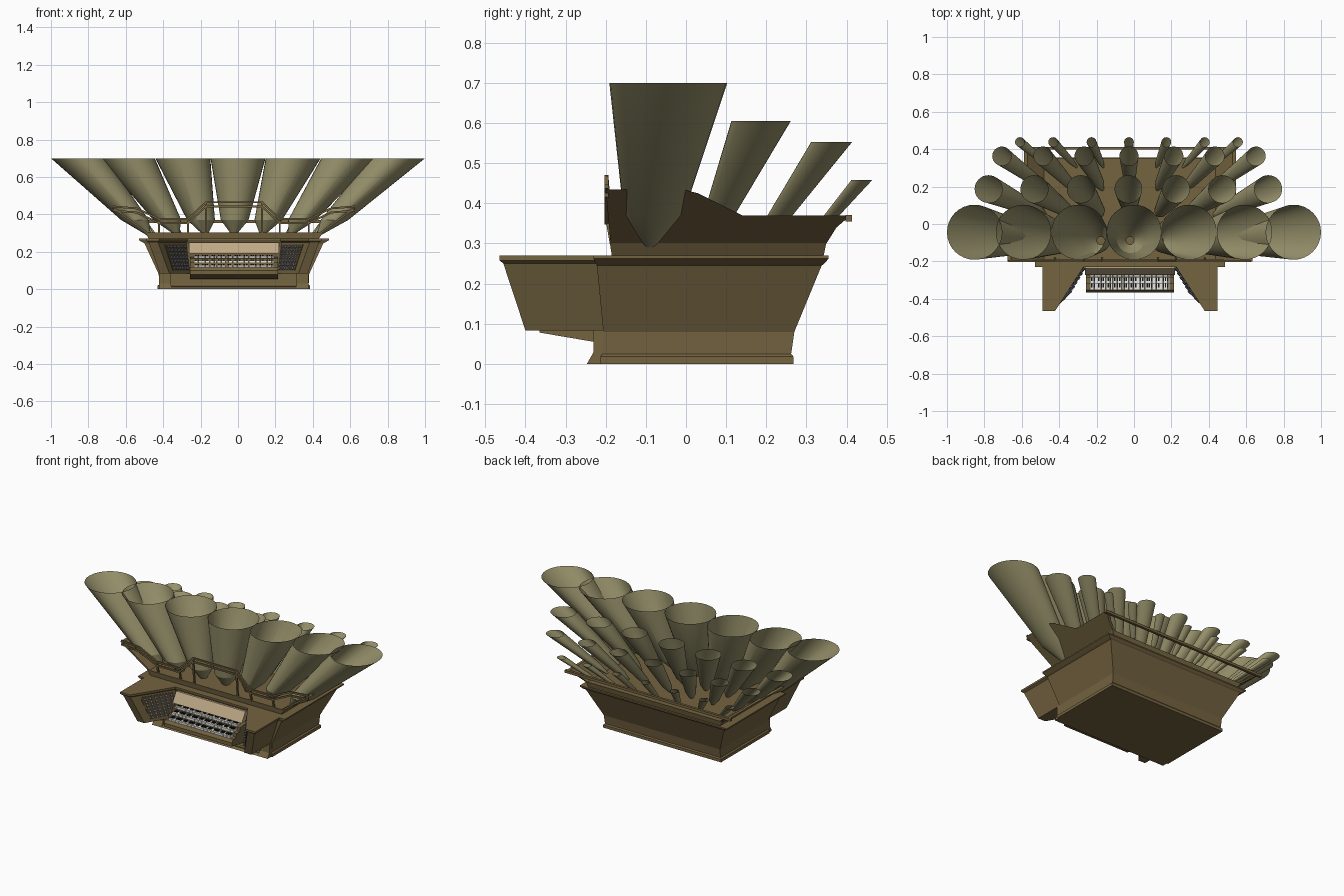
import bpy, bmesh, math
from mathutils import Vector

if "Cube" in bpy.data.objects:
    bpy.data.objects.remove(bpy.data.objects["Cube"])

CX = -0.022  # case centre line sits slightly left of the pipe tops


def mat(name, r, g, b):
    m = bpy.data.materials.new(name)
    m.diffuse_color = [(c / 255 / 12.92 if c < 11 else ((c / 255 + .055) / 1.055) ** 2.4) for c in (r, g, b)] + [1]
    m.use_nodes = True
    m.node_tree.nodes["Principled BSDF"].inputs["Base Color"].default_value = m.diffuse_color
    return m


WOOD = mat("brown wood", 116, 99, 64)
DARK = mat("dark wood", 88, 74, 48)
PIPE = mat("olive brass", 150, 144, 106)
BEIGE = mat("beige panel", 190, 168, 134)
WHITE = mat("ivory", 232, 232, 228)
BLACK = mat("ebony", 22, 22, 22)
KNOB = mat("grey blue", 132, 140, 158)


def finish(name, bm, m, smooth=False):
    bmesh.ops.recalc_face_normals(bm, faces=bm.faces)
    me = bpy.data.meshes.new(name)
    bm.to_mesh(me)
    bm.free()
    me.materials.append(m)
    ob = bpy.data.objects.new(name, me)
    bpy.context.collection.objects.link(ob)
    if smooth:
        bpy.ops.object.select_all(action='DESELECT')
        ob.select_set(True)
        bpy.context.view_layer.objects.active = ob
        bpy.ops.object.shade_smooth_by_angle(angle=math.radians(25))
    return ob


def loft(bm, rings, caps=True):
    """Skin a list of equal-length point rings."""
    vs = [[bm.verts.new(p) for p in r] for r in rings]
    n = len(vs[0])
    for a, b in zip(vs, vs[1:]):
        for i in range(n):
            bm.faces.new((a[i], a[(i + 1) % n], b[(i + 1) % n], b[i]))
    if caps:
        bm.faces.new(vs[0][::-1])
        bm.faces.new(vs[-1])


def rect(z, hx, y0, y1):
    return [(CX - hx, y0, z), (CX + hx, y0, z), (CX + hx, y1, z), (CX - hx, y1, z)]


def box(bm, x0, x1, y0, y1, z0, z1):
    loft(bm, [[(x0, y0, z), (x1, y0, z), (x1, y1, z), (x0, y1, z)] for z in (z0, z1)])


def extrude_x(bm, prof, x0, x1):
    loft(bm, [[(x, y, z) for y, z in prof] for x in (x0, x1)])


def bar(bm, a, b, r=.006):
    a, b = Vector(a), Vector(b)
    d = (b - a).normalized()
    u = d.cross(Vector((0, 1, 0))).normalized() * r
    v = d.cross(u).normalized() * r
    loft(bm, [[p + u + v, p - u + v, p - u - v, p + u - v] for p in (a - d * r * .5, b + d * r * .5)])


# Main case with plinth and cornice
bm = bmesh.new()
loft(bm, [rect(*r) for r in (
    (0, .408, -.213, .268), (.018, .408, -.213, .268), (.025, .40, -.208, .262),
    (.08, .402, -.206, .27), (.245, .478, -.222, .338), (.25, .488, -.225, .345),
    (.262, .508, -.23, .355), (.27, .508, -.23, .355))])
finish("organ_case", bm, WOOD)

# Wind chest under the pipes
bm = bmesh.new()
loft(bm, [rect(.27, .455, -.185, .343), rect(.303, .475, -.19, .35)])
finish("wind_chest", bm, WOOD)

# Flaring side panels, notched for the outermost pipes
PANEL = [(-.188, .30), (-.2, .435), (-.13, .435), (-.12, .41), (-.10, .395), (-.095, .365),
         (-.07, .365), (-.065, .395), (-.04, .41), (-.01, .435), (.03, .425), (.14, .37),
         (.41, .37), (.375, .34), (.35, .30)]
for s, side in ((-1, "left"), (1, "right")):
    bm = bmesh.new()
    loft(bm, [[(CX + s * (.472 - t + (z - .30) * 1.35), y, z) for y, z in PANEL] for t in (0, .018)])
    finish(side + "_chest_panel", bm, WOOD)

# Rails: one straight at the back, a stepped double rail in front
bm = bmesh.new()
bar(bm, (CX - .57, .405, .363), (CX + .57, .405, .363), .008)
finish("back_rail", bm, WOOD)
bm = bmesh.new()
RAIL = [(.15, .465), (.245, .375), (.40, .375), (.52, .432), (.645, .442)]
pts = [(-x, z) for x, z in RAIL[::-1]] + RAIL
for dz in (0, -.022):
    for (xa, za), (xb, zb) in zip(pts, pts[1:]):
        bar(bm, (CX + xa, -.198, za + dz), (CX + xb, -.198, zb + dz), .005)
for s in (-1, 1):
    for x, z in ((.15, .465), (.245, .375), (.40, .375)):
        bar(bm, (CX + s * x, -.185, .30), (CX + s * x, -.198, z), .005)
finish("front_rail", bm, WOOD)

# Four rows of horn pipes:
# top z, top y, top radius, foot y, foot spacing, knee z, knee radius, top x positions
ROWS = [
    ("front", .70, -.044, .147, -.09, .152, .37, .074, 0, (0, .295, .592, .853)),
    ("second", .605, .187, .074, .046, .148, .35, .036, -.03, (0, .255, .503, .748)),
    ("third", .553, .363, .051, .178, .143, .35, .029, -.027, (0, .24, .46, .68)),
    ("back", .458, .438, .026, .295, .138, .34, .017, -.027, (0, .20, .405, .583))]
SEG = 32
for name, zt, yt, rt, yf, sp, zk, rk, cx, xs in ROWS:
    for k in range(-3, 4):
        top = Vector((cx + math.copysign(xs[abs(k)], k), yt, zt))
        foot = Vector((CX + k * sp, yf, .29))
        knee = foot.lerp(top, (zk - .29) / (zt - .29))
        bm = bmesh.new()
        loft(bm, [[(c.x + r * math.cos(2 * math.pi * i / SEG), c.y + r * math.sin(2 * math.pi * i / SEG), c.z)
                   for i in range(SEG)] for c, r in ((foot, rk * .16), (knee, rk), (top, rt))], caps=False)
        finish(f"{name}_pipe_{k + 4}", bm, PIPE, smooth=True)

# Console wings with slanted stop jambs
for s, side in ((-1, "left"), (1, "right")):
    def P(x, y, z):
        return Vector((CX + s * x, y, z))
    bm = bmesh.new()
    loft(bm, [[P(.395, -.20, .083), P(.395, -.40, .083), P(.345, -.40, .083), P(.235, -.21, .083)],
              [P(.455, -.20, .25), P(.455, -.455, .25), P(.405, -.455, .25), P(.255, -.225, .25)],
              [P(.468, -.20, .258), P(.468, -.465, .258), P(.40, -.465, .258), P(.245, -.225, .258)],
              [P(.468, -.20, .27), P(.468, -.465, .27), P(.40, -.465, .27), P(.245, -.225, .27)]])
    finish(side + "_wing", bm, WOOD)

    # jamb face corners: bottom front, bottom rear, top front, top rear
    bf, br, tf, tr = P(.345, -.40, .083), P(.235, -.21, .083), P(.405, -.455, .25), P(.255, -.225, .25)

    def on(u, v):
        return bf.lerp(br, u).lerp(tf.lerp(tr, u), v)
    n = (br - bf).cross(tf - bf).normalized()
    if n.x * s > 0:
        n = -n
    bm = bmesh.new()
    loft(bm, [[on(u, v) + n * d for u, v in ((.2, .1), (.95, .1), (.95, .93), (.2, .93))] for d in (-.002, .004)])
    finish(side + "_stop_jamb", bm, DARK)
    bm = bmesh.new()
    a = (br - bf).normalized()
    b = n.cross(a)
    for i in range(6):
        for j in range(7):
            c = on(.27 + i * .122, .17 + j * .115)
            loft(bm, [[c + n * d + (a * math.cos(q * math.pi / 4) + b * math.sin(q * math.pi / 4)) * r
                       for q in range(8)] for d, r in ((.002, .004), (.008, .004), (.009, .0075), (.014, .0075))])
    finish(side + "_stop_knobs", bm, KNOB)

    # corner bracket below the wing
    bm = bmesh.new()
    extrude_x(bm, [(-.247, 0), (-.23, .03), (-.23, .085), (-.2, .085), (-.2, 0)], CX + s * .335, CX + s * .40)
    finish(side + "_bracket", bm, WOOD)

# Key desk and sloping music panel
bm = bmesh.new()
extrude_x(bm, [(-.365, .078), (-.23, .055), (-.2, .055), (-.2, .175), (-.285, .165), (-.285, .142),
               (-.318, .142), (-.318, .118), (-.352, .118), (-.365, .1)], CX - .235, CX + .235)
finish("key_desk", bm, WOOD)
bm = bmesh.new()
extrude_x(bm, [(-.274, .19), (-.238, .25), (-.21, .25), (-.21, .19)], CX - .24, CX + .24)
finish("music_panel", bm, BEIGE)
bm = bmesh.new()
extrude_x(bm, [(-.247, 0), (-.235, .012), (-.235, .018), (-.2, .018), (-.2, 0)], CX - .34, CX + .34)
finish("front_plinth", bm, WOOD)

# Three manuals of five octaves
whites, blacks = bmesh.new(), bmesh.new()
N, W = 35, .43 / 35
for m in range(3):
    y, z = -.352 + m * .034, .118 + m * .024
    for k in range(N):
        x = CX - .215 + k * W
        box(whites, x + .0006, x + W - .0006, y, y + .036, z, z + .012)
        if k % 7 in (0, 1, 3, 4, 5):
            box(blacks, x + W * .68, x + W * 1.32, y + .013, y + .034, z + .011, z + .017)
finish("white_keys", whites, WHITE)
finish("black_keys", blacks, BLACK)
